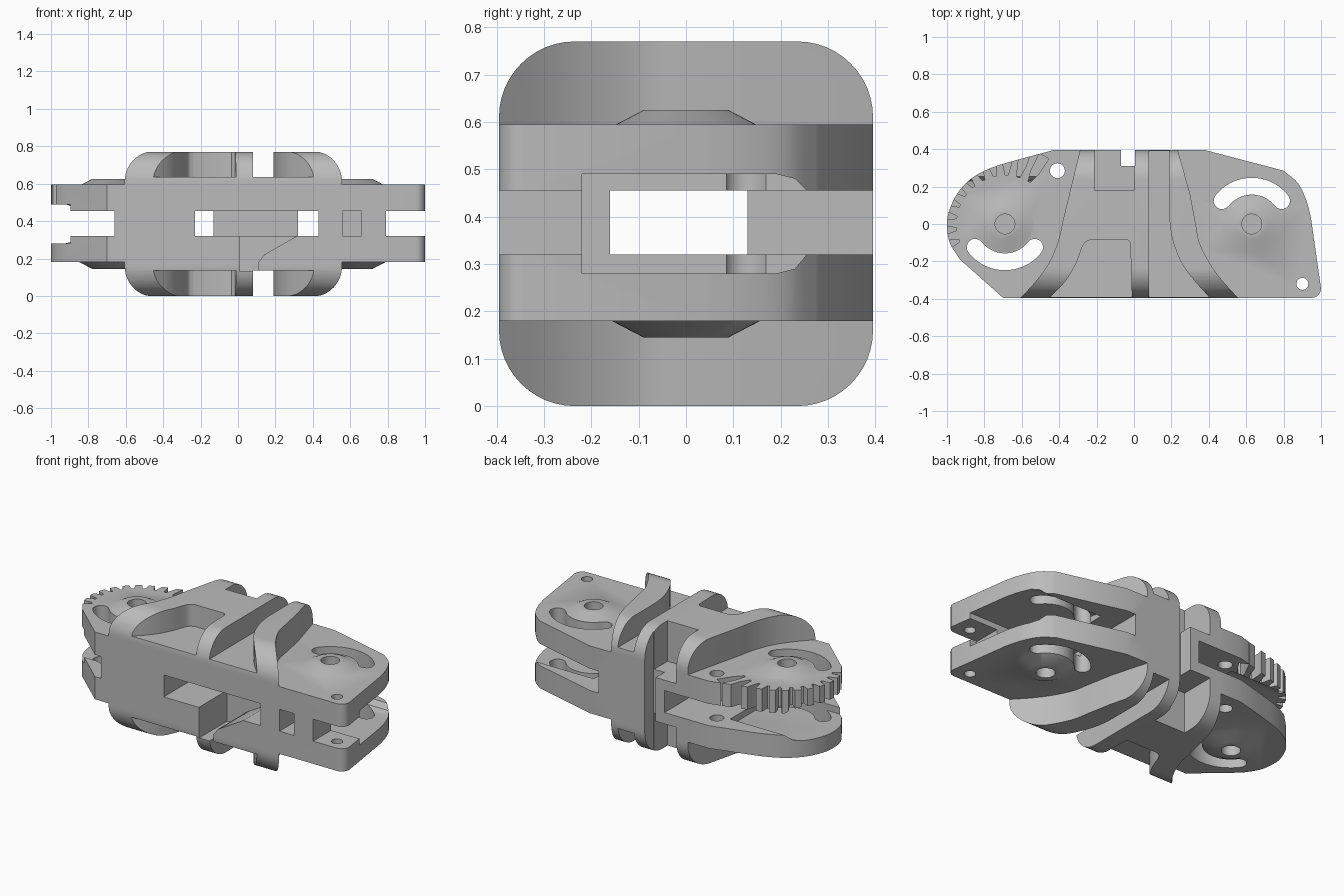
import bpy, bmesh, math
from mathutils import Vector

cube = bpy.data.objects.get("Cube")
if cube:
    bpy.data.objects.remove(cube, do_unlink=True)

MID = 0.385  # mirror height of the upper and lower halves
HUBS = {"left": (-0.69, 1), "right": (0.63, -1)}

metal = bpy.data.materials.new("plain grey metal")
metal.use_nodes = True
metal.diffuse_color = (0.5, 0.5, 0.5, 1)
metal.node_tree.nodes["Principled BSDF"].inputs["Base Color"].default_value = (0.5, 0.5, 0.5, 1)


def finish(name, bm):
    bmesh.ops.recalc_face_normals(bm, faces=bm.faces)
    mesh = bpy.data.meshes.new(name)
    bm.to_mesh(mesh)
    bm.free()
    mesh.materials.append(metal)
    ob = bpy.data.objects.new(name, mesh)
    bpy.context.collection.objects.link(ob)
    return ob


def prism(name, pts, lo, hi, axis="z"):
    """Extrude a closed profile along one axis."""
    place = {"z": lambda a, b, h: (a, b, h), "x": lambda a, b, h: (h, a, b),
             "y": lambda a, b, h: (a, h, b)}[axis]
    bm = bmesh.new()
    face = bm.faces.new([bm.verts.new(place(a, b, lo)) for a, b in pts])
    ext = bmesh.ops.extrude_face_region(bm, geom=[face])["geom"]
    shift = Vector(place(0, 0, hi - lo))
    bmesh.ops.translate(bm, vec=shift, verts=[v for v in ext if isinstance(v, bmesh.types.BMVert)])
    return finish(name, bm)


def box(name, x0, x1, y0, y1, z0, z1):
    return prism(name, [(x0, y0), (x1, y0), (x1, y1), (x0, y1)], z0, z1)


def cone(name, x, y, z, r1, r2, depth):
    bm = bmesh.new()
    bmesh.ops.create_cone(bm, cap_ends=True, segments=40, radius1=r1, radius2=r2, depth=depth)
    bmesh.ops.translate(bm, vec=(x, y, z), verts=bm.verts)
    return finish(name, bm)


def arc(cx, cy, r, a0, a1, n=12):
    angles = [math.radians(a0 + (a1 - a0) * i / n) for i in range(n + 1)]
    return [(cx + r * math.cos(a), cy + r * math.sin(a)) for a in angles]


def curve(pts, n=5):
    """Smooth open curve through a few points."""
    p = [Vector(q) for q in pts]
    p = [2 * p[0] - p[1]] + p + [2 * p[-1] - p[-2]]
    out = []
    for a, b, c, d in zip(p, p[1:], p[2:], p[3:]):
        for i in range(n):
            t = i / n
            v = 0.5 * (2 * b + (c - a) * t + (2 * a - 5 * b + 4 * c - d) * t * t
                       + (3 * b - a - 3 * c + d) * t ** 3)
            out.append((v.x, v.y))
    return out + [tuple(pts[-1])]


def combine(ob, other, operation):
    mod = ob.modifiers.new("join", "BOOLEAN")
    mod.operation, mod.solver, mod.object = operation, "EXACT", other
    deps = bpy.context.evaluated_depsgraph_get()
    mesh = bpy.data.meshes.new_from_object(ob.evaluated_get(deps))
    ob.modifiers.clear()
    ob.data = mesh
    bpy.data.objects.remove(other, do_unlink=True)


def both_halves(lo, hi):
    return [(lo, hi), (2 * MID - hi, 2 * MID - lo)]


# Wing slab with rounded ends
left_end = curve([(-0.6, 0.35), (-0.75, 0.305), (-0.86, 0.25), (-0.94, 0.17), (-0.985, 0.08),
                  (-1, 0), (-0.985, -0.1), (-0.93, -0.19)])
right_end = curve([(0.945, 0.04), (0.92, 0.13), (0.875, 0.22), (0.8, 0.285)])
outline = ([(-0.43, 0.395)] + left_end + [(-0.7, -0.395)] + arc(0.95, -0.345, 0.05, -90, 0, 6)
           + right_end + [(0.38, 0.395)])
body = prism("knuckle_body", outline, 0.18, 0.595)

# Central core: rounded side profile trimmed by flared flanks
profile = []
for cy, cz, a in ((0.235, 0.61, 0), (-0.235, 0.61, 90), (-0.235, 0.16, 180), (0.235, 0.16, 270)):
    profile += arc(cy, cz, 0.16, a, a + 90)
core = prism("core", profile, -0.8, 0.8, "x")
left_flank = curve([(-0.62, -0.41), (-0.52, -0.3), (-0.45, -0.2), (-0.405, -0.09), (-0.38, 0.02)])
right_flank = curve([(0.33, 0), (0.35, -0.1), (0.405, -0.21), (0.47, -0.3), (0.57, -0.41)])
flanks = prism("flanks", left_flank + [(-0.285, 0.41), (0.23, 0.41), (0.3, 0.16)] + right_flank,
               -0.1, 0.9)
combine(core, flanks, "INTERSECT")
combine(body, core, "UNION")

# Conical hub bosses, above and below
for side, (hx, sign) in HUBS.items():
    combine(body, cone("upper_boss", hx, 0, 0.595, 0.205, 0.09, 0.06), "UNION")
    combine(body, cone("lower_boss", hx, 0, 0.175, 0.09, 0.205, 0.06), "UNION")

cutters = []

# Gap between the plates, leaving front walls and the rear web
gap = [(-1.1, 0.5), (-0.13, 0.5), (-0.13, 0.13), (0.32, 0.13), (0.32, 0.5), (1.1, 0.5),
       (1.1, -0.5), (0.79, -0.5), (0.79, -0.16), (0.43, -0.16), (0.43, -0.5), (-0.23, -0.5),
       (-0.23, -0.16), (-0.66, -0.16), (-0.66, -0.5), (-1.1, -0.5)]
cutters.append(prism("plate_gap", gap, 0.32, 0.455))

# Thinned recess inside each pair of plates
recess = [(-0.22, 0.28), (0.19, 0.28), (0.23, 0.29), (0.255, 0.32), (0.255, 0.455),
          (0.23, 0.48), (0.19, 0.49), (-0.22, 0.49)]
cutters.append(prism("left_recess", recess, -1.1, -0.48, "x"))
cutters.append(prism("right_recess", recess, 0.45, 1.1, "x"))

# Pockets and groove in the core, above and below
left_pocket = curve([(-0.48, -0.42), (-0.37, -0.31), (-0.31, -0.21), (-0.27, -0.11),
                     (-0.235, -0.085)]) + [(-0.035, -0.085), (-0.02, -0.1), (-0.01, -0.42)]
right_pocket = [(0.08, 0.5), (0.19, 0.5)] + curve(
    [(0.19, 0.02), (0.205, -0.08), (0.25, -0.2), (0.32, -0.3), (0.43, -0.42)]) + [(0.08, -0.42)]
for lo, hi in both_halves(0.635, 0.9):
    cutters.append(prism("left_pocket", left_pocket, lo, hi))
    cutters.append(prism("right_pocket", right_pocket, lo, hi))
for lo, hi in both_halves(0.52, 0.9):
    cutters.append(box("rear_pocket", -0.21, 0, 0.18, 0.5, lo, hi))
cutters.append(box("rear_notch", -0.07, 0.005, 0.31, 0.5, -0.1, 0.9))

# Front scoop below the window, and the small blind pocket beside it
scoop = [(0.01, 0.33), (0.33, 0.33), (0.28, 0.3), (0.14, 0.22), (0.11, 0.18), (0.11, 0.13),
         (0.01, 0.13)]
cutters.append(prism("front_scoop", scoop, -0.5, -0.12, "y"))
cutters.append(box("small_pocket", 0.56, 0.66, -0.5, -0.25, 0.32, 0.455))

# Blind hub holes and curved guide slots
for side, (hx, sign) in HUBS.items():
    for z in (0.63, 0.14):
        cutters.append(cone("hub_hole", hx, 0, z, 0.053, 0.053, 0.14))
    mid = 270 if sign > 0 else 90
    a0, a1 = mid - 52, mid + 52
    ends = [arc(hx, 0, 0.202, a, a, 1)[0] for a in (a0, a1)]
    slot = (arc(hx, 0, 0.247, a0, a1, 24) + arc(*ends[1], 0.045, a1, a1 + 180, 8)[1:-1]
            + arc(hx, 0, 0.157, a1, a0, 24) + arc(*ends[0], 0.045, a0 + 180, a0 + 360, 8)[1:-1])
    cutters.append(prism("guide_slot", slot, -0.1, 0.9))

# Round pin holes
for x, y, r in ((-0.41, 0.285, 0.04), (0.9, -0.32, 0.032)):
    cutters.append(cone("pin_hole", x, y, MID, r, r, 1))

# Gear teeth along the upper left plate
for i in range(11):
    a = 200 - 14 * i
    root = arc(-0.69, 0, 0.26, a - 1.6, a + 1.6, 2)
    tip = arc(-0.69, 0, 0.32, a + 4, a - 4, 2)
    far = arc(-0.69, 0, 0.42, a + 4, a - 4, 2)
    cutters.append(prism("tooth_gap", root + [tip[0], far[0], far[2], tip[2]], 0.44, 0.7))

for cutter in cutters:
    combine(body, cutter, "DIFFERENCE")

bpy.ops.object.select_all(action="DESELECT")
bpy.context.view_layer.objects.active = body
body.select_set(True)
bpy.ops.object.shade_smooth_by_angle(angle=math.radians(30))
